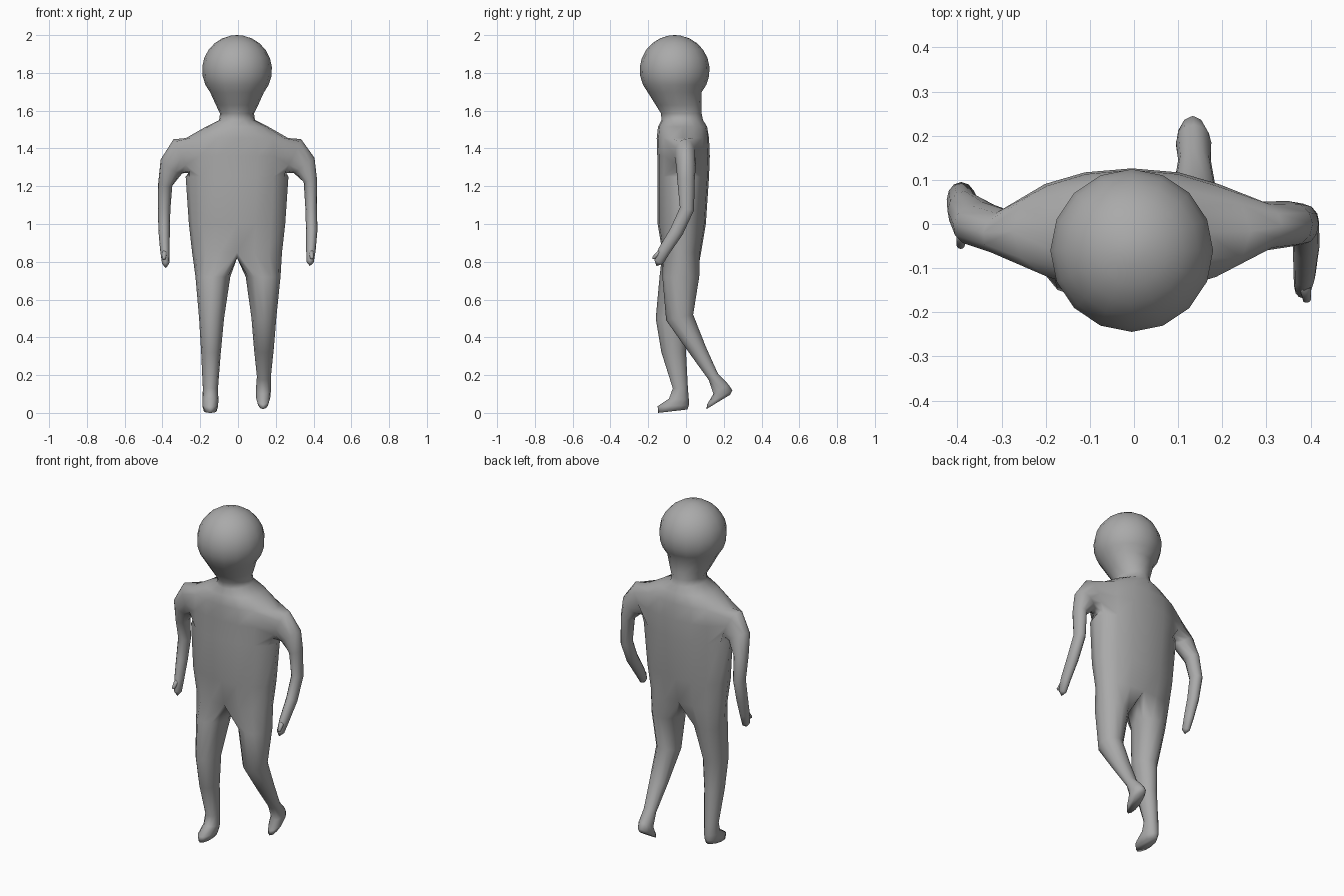
import bpy, bmesh
from math import sin, cos, radians, copysign
from mathutils import Vector

cube = bpy.data.objects.get("Cube")
if cube:
    bpy.data.objects.remove(cube)

grey = bpy.data.materials.new("plain grey")
grey.use_nodes = True
colour = (0.4, 0.4, 0.4, 1)
grey.diffuse_color = colour
grey.node_tree.nodes["Principled BSDF"].inputs["Base Color"].default_value = colour


def finish(bm, name):
    bmesh.ops.recalc_face_normals(bm, faces=bm.faces)
    mesh = bpy.data.meshes.new(name)
    bm.to_mesh(mesh)
    bm.free()
    mesh.materials.append(grey)
    mesh.shade_smooth()
    obj = bpy.data.objects.new(name, mesh)
    bpy.context.collection.objects.link(obj)
    return obj


def join(bm, a, b, skip=()):
    n = len(a)
    for i in range(n):
        if i not in skip:
            j = (i + 1) % n
            bm.faces.new((a[i], a[j], b[j], b[i]))


def cap(bm, ring, point):
    tip = bm.verts.new(point)
    for i in range(len(ring)):
        bm.faces.new((ring[i], ring[(i + 1) % len(ring)], tip))


def tube_ring(bm, centre, tangent, side, across, deep):
    """Twelve points around a limb; 'across' grows upward or outward."""
    u = Vector((0, 1, 0))
    u = (u - tangent * u.dot(tangent)).normalized()
    w = tangent.cross(u) * side
    angles = [radians(210 + 30 * k) for k in range(12)]
    return [bm.verts.new(centre + u * deep * cos(a) + w * across * sin(a)) for a in angles]


bm = bmesh.new()

# Trunk, neck and head: one stack of sixteen-sided rings (z, x radius, y front, y back)
trunk = [(0.85, 0.238, -0.125, 0.08), (1.0, 0.255, -0.15, 0.105), (1.25, 0.272, -0.152, 0.122),
         (1.36, 0.278, -0.152, 0.126), (1.455, 0.27, -0.155, 0.122), (1.515, 0.165, -0.148, 0.112),
         (1.55, 0.095, -0.13, 0.09), (1.585, 0.09, -0.132, 0.083), (1.63, 0.112, -0.16, 0.083)]
head_y, head_z, head_r = -0.06, 1.815, 0.185
for deg in range(-40, 81, 15):
    r = head_r * cos(radians(deg))
    trunk.append((head_z + head_r * sin(radians(deg)), r, head_y - r, head_y + r))

rings = []
for z, rx, front, back in trunk:
    power = 0.85 if z < 1.52 else 1
    ring = []
    for i in range(16):
        a = radians(22.5 * i)
        s = copysign(abs(sin(a)) ** power, sin(a))
        ring.append(bm.verts.new((rx * cos(a) - 0.005, (front + back) / 2 + s * (back - front) / 2, z)))
    rings.append(ring)
ARM_ROW = 2
for row in range(len(rings) - 1):
    armhole = (14, 15, 0, 1, 6, 7, 8, 9) if row in (ARM_ROW, ARM_ROW + 1) else ()
    join(bm, rings[row], rings[row + 1], armhole)
cap(bm, rings[-1], (-0.005, head_y, 2.0))

# Arms grow from the armholes (centre, across, deep)
left_arm = [((0.29, -0.005, 1.36), 0.1, 0.056), ((0.35, 0, 1.31), 0.068, 0.052),
            ((0.383, 0, 1.23), 0.036, 0.046), ((0.388, 0.005, 1.08), 0.031, 0.038),
            ((0.39, -0.05, 0.96), 0.03, 0.036), ((0.386, -0.115, 0.86), 0.025, 0.032),
            ((0.382, -0.145, 0.8), 0.019, 0.026)]
right_arm = [((-0.295, -0.02, 1.36), 0.1, 0.052), ((-0.352, 0, 1.305), 0.068, 0.052),
             ((-0.385, 0.03, 1.21), 0.038, 0.046), ((-0.391, 0.055, 1.08), 0.033, 0.04),
             ((-0.391, 0.03, 0.96), 0.03, 0.036), ((-0.387, 0, 0.86), 0.025, 0.032),
             ((-0.383, -0.02, 0.79), 0.019, 0.026)]
thumbs = []
for side, arm in ((1, left_arm), (-1, right_arm)):
    cols = (14, 15, 0, 1, 2) if side > 0 else (10, 9, 8, 7, 6)
    low, mid, top = rings[ARM_ROW:ARM_ROW + 3]
    previous = ([low[c] for c in cols] + [mid[cols[-1]]]
                + [top[c] for c in reversed(cols)] + [mid[cols[0]]])
    points = [Vector(p) for p, _, _ in arm]
    for k, (p, across, deep) in enumerate(arm):
        before = points[k - 1] if k else Vector((side * 0.2, p[1], 1.38))
        after = points[min(k + 1, len(arm) - 1)]
        tangent = ((points[k] - before).normalized() + (after - points[k]).normalized()).normalized()
        ring = tube_ring(bm, points[k], tangent, side, across, deep)
        join(bm, previous, ring)
        previous = ring
    direction = (points[-1] - points[-2]).normalized()
    cap(bm, previous, points[-1] + direction * 0.025)
    thumbs.append((side, points[-2], direction))

# Crotch points shared by both legs
crotch = [bm.verts.new((-0.005, y, 0.82)) for y in (0.035, -0.02, -0.075)]

# Legs grow from each half of the lowest trunk ring (x, x radius, front y z, back y z)
left_leg = [(0.133, 0.092, -0.125, 0.72, 0.07, 0.72), (0.137, 0.066, -0.105, 0.49, 0.038, 0.52),
            (0.137, 0.052, 0.015, 0.32, 0.105, 0.35), (0.137, 0.037, 0.12, 0.175, 0.168, 0.21),
            (0.135, 0.04, 0.145, 0.1, 0.225, 0.15), (0.133, 0.038, 0.112, 0.045, 0.245, 0.12),
            (0.133, 0.03, 0.108, 0.02, 0.235, 0.097)]
right_leg = [(0.133, 0.092, -0.14, 0.72, 0.06, 0.72), (0.14, 0.066, -0.16, 0.5, 0, 0.5),
             (0.143, 0.052, -0.13, 0.32, 0, 0.32), (0.146, 0.04, -0.07, 0.13, 0.01, 0.13),
             (0.146, 0.042, -0.09, 0.075, 0.015, 0.07), (0.147, 0.042, -0.15, 0.035, 0.015, 0.04),
             (0.147, 0.034, -0.148, 0, 0.008, 0.018)]
for side, leg in ((1, left_leg), (-1, right_leg)):
    half = [rings[0][(k if side > 0 else 8 - k) % 16] for k in range(-4, 5)]
    previous = half + crotch
    for x, rx, yf, zf, yb, zb in leg:
        ring = []
        for k in range(12):
            a = radians(30 * k - 120)
            t = (sin(a) + 1) / 2
            ring.append(bm.verts.new((side * (x + rx * cos(a)), yf + (yb - yf) * t, zf + (zb - zf) * t)))
        join(bm, previous, ring)
        previous = ring
    bm.faces.new(previous)
finish(bm, "body")

# Small thumbs on the front edge of each hand
for side, wrist, direction in thumbs:
    bm = bmesh.new()
    base = wrist + Vector((0, -0.015, 0))
    tip = base + direction * 0.045 + Vector((side * 0.008, -0.022, 0))
    tangent = (tip - base).normalized()
    first = tube_ring(bm, base, tangent, side, 0.015, 0.013)
    last = tube_ring(bm, tip, tangent, side, 0.009, 0.009)
    join(bm, first, last)
    cap(bm, first, base - tangent * 0.01)
    cap(bm, last, tip + tangent * 0.006)
    finish(bm, "left_thumb" if side > 0 else "right_thumb")
